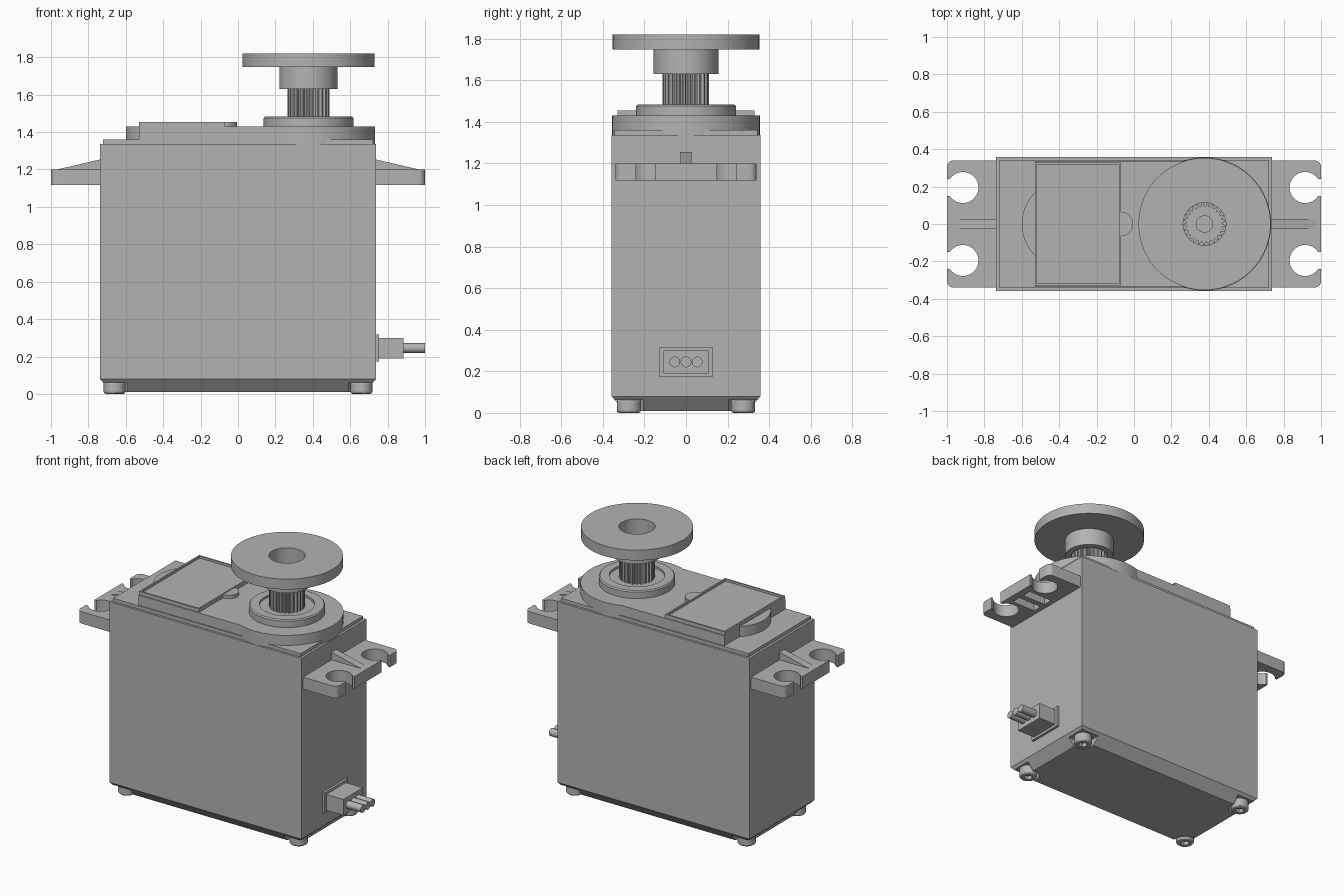
import bpy, bmesh
from math import sin, cos, pi, radians, asin

if "Cube" in bpy.data.objects:
    bpy.data.objects.remove(bpy.data.objects["Cube"])

grey = bpy.data.materials.new("plain_grey")
grey.use_nodes = True
colour = (0.45, 0.45, 0.45, 1)
grey.diffuse_color = colour
grey.node_tree.nodes["Principled BSDF"].inputs["Base Color"].default_value = colour

AXIS = 0.377   # x position of the output shaft


def finish(name, bm):
    bmesh.ops.recalc_face_normals(bm, faces=bm.faces)
    mesh = bpy.data.meshes.new(name)
    bm.to_mesh(mesh)
    bm.free()
    mesh.materials.append(grey)
    obj = bpy.data.objects.new(name, mesh)
    bpy.context.collection.objects.link(obj)
    return obj


def activate(obj):
    bpy.ops.object.select_all(action="DESELECT")
    obj.select_set(True)
    bpy.context.view_layer.objects.active = obj


def smooth(obj):
    activate(obj)
    bpy.ops.object.shade_smooth_by_angle(angle=radians(30))
    return obj


def prism(name, points, z0, z1):
    bm = bmesh.new()
    face = bm.faces.new([bm.verts.new((x, y, z0)) for x, y in points])
    new = bmesh.ops.extrude_face_region(bm, geom=[face], use_keep_orig=True)["geom"]
    verts = [v for v in new if isinstance(v, bmesh.types.BMVert)]
    bmesh.ops.translate(bm, verts=verts, vec=(0, 0, z1 - z0))
    return finish(name, bm)


def box(name, x0, x1, y0, y1, z0, z1):
    return prism(name, [(x0, y0), (x1, y0), (x1, y1), (x0, y1)], z0, z1)


def arc(cx, cy, r, a0, a1, n):
    return [(cx + r * cos(a0 + (a1 - a0) * i / n),
             cy + r * sin(a0 + (a1 - a0) * i / n)) for i in range(n + 1)]


def lathe(name, profile, cx, cy=0, n=64):
    """Turn a closed (radius, z) profile round a vertical axis."""
    bm = bmesh.new()
    rings = [[bm.verts.new((cx + r * cos(2 * pi * i / n), cy + r * sin(2 * pi * i / n), z))
              for i in range(n)] for r, z in profile]
    for k, a in enumerate(rings):
        b = rings[(k + 1) % len(rings)]
        for i in range(n):
            j = (i + 1) % n
            bm.faces.new((a[i], a[j], b[j], b[i]))
    return smooth(finish(name, bm))


def disc(name, cx, cy, r, z0, z1, n=64):
    return smooth(prism(name, arc(cx, cy, r, 0, 2 * pi, n)[:-1], z0, z1))


def cut(obj, cutter):
    mod = obj.modifiers.new("cut", "BOOLEAN")
    mod.operation, mod.solver, mod.object = "DIFFERENCE", "EXACT", cutter
    activate(obj)
    bpy.ops.object.modifier_apply(modifier=mod.name)
    bpy.data.objects.remove(cutter)


def mirror(obj, y=False):
    mod = obj.modifiers.new("mirror", "MIRROR")
    mod.use_axis = (True, y, False)
    mod.use_clip = mod.use_mirror_merge = False
    activate(obj)
    bpy.ops.object.modifier_apply(modifier=mod.name)


# Case and its thin top step
box("case", -0.738, 0.738, -0.358, 0.358, 0.08, 1.337)
box("case_top_step", -0.722, 0.722, -0.343, 0.343, 1.33, 1.36)

# Bevelled bottom cover with open corner pockets for the screws
cover = box("bottom_cover", -0.738, 0.738, -0.358, 0.358, 0.01, 0.08)
for v in cover.data.vertices:
    if v.co.z < 0.05:
        v.co.x -= 0.06 if v.co.x > 0 else -0.06
        v.co.y -= 0.06 if v.co.y > 0 else -0.06
for sx in (-1, 1):
    for sy in (-1, 1):
        outline = [(0.9, 0.5), (0.59, 0.5)] + arc(0.66, 0.275, 0.07, pi, 1.5 * pi, 10) + [(0.9, 0.205)]
        cut(cover, prism("pocket_cutter", [(sx * x, sy * y) for x, y in outline], -0.1, 0.062))

# Screws with hexagonal sockets
screw = disc("screws", 0.66, 0.275, 0.058, 0, 0.066, 32)
bev = screw.modifiers.new("bevel", "BEVEL")
bev.width, bev.segments = 0.012, 3
activate(screw)
bpy.ops.object.modifier_apply(modifier=bev.name)
cut(screw, prism("socket_cutter", arc(0.66, 0.275, 0.028, 0, 2 * pi, 6)[:-1], -0.1, 0.025))
mirror(screw, y=True)
smooth(screw)

# Raised top deck: flat part, round gear housing and rounded bulge
box("top_deck", -0.53, AXIS, -0.335, 0.335, 1.35, 1.43)
disc("gear_housing", AXIS, 0, 0.356, 1.33, 1.43, 96)
disc("rear_bulge", -0.359, 0, 0.241, 1.35, 1.43, 64)

# Label tray with a sunken floor, and its finger tab
tray = box("label_tray", -0.53, -0.07, -0.33, 0.33, 1.35, 1.455)
bm = bmesh.new()
bm.from_mesh(tray.data)
top = max(bm.faces, key=lambda f: f.calc_center_median().z)
bmesh.ops.inset_region(bm, faces=[top], thickness=0.015)
inner = bmesh.ops.extrude_face_region(bm, geom=[top])["geom"]
bmesh.ops.translate(bm, verts=[v for v in inner if isinstance(v, bmesh.types.BMVert)], vec=(0, 0, -0.015))
bmesh.ops.delete(bm, geom=[top], context="FACES_ONLY")
bm.to_mesh(tray.data)
bm.free()
smooth(prism("label_tab", arc(-0.07, 0, 0.065, -pi / 2, pi / 2, 24), 1.42, 1.453))

# Shaft collar with a sunken ring
lathe("shaft_collar", [(0.05, 1.42), (0.24, 1.42), (0.24, 1.475), (0.233, 1.483),
                       (0.175, 1.483), (0.175, 1.468), (0.05, 1.468)], AXIS)

# Splined output shaft with a screw hole
teeth = 25
spline = []
for i in range(teeth):
    for t, r in ((0, 0.096), (0.3, 0.096), (0.5, 0.112), (0.8, 0.112)):
        a = 2 * pi * (i + t) / teeth
        spline.append((AXIS + r * cos(a), r * sin(a)))
shaft = prism("output_shaft", spline, 1.46, 1.66)
cut(shaft, disc("hole_cutter", AXIS, 0, 0.044, 1.5, 1.8, 32))

# Round horn and its hub
lathe("round_horn", [(0.114, 1.63), (0.156, 1.63), (0.156, 1.748), (0.353, 1.748),
                     (0.353, 1.82), (0.114, 1.82)], AXIS, n=96)

# Mounting ears with open screw slots, mirrored to both ends
gap = asin(0.045 / 0.083)
half = ([(1, 0.15)] + arc(0.915, 0.195, 0.083, -gap, gap - 2 * pi, 40) + [(1, 0.24)]
        + arc(0.965, 0.305, 0.035, 0, pi / 2, 8) + [(0.73, 0.34)])
ear = prism("mounting_ears", half + [(x, -y) for x, y in reversed(half)], 1.117, 1.2)
for s in (-1, 1):
    ys = sorted((s * 0.02, s * 0.085))
    cut(ear, box("recess_cutter", 0.77, 0.95, ys[0], ys[1], 1.05, 1.17))
mirror(ear)
smooth(ear)

# Sloping ribs on the ears
rib = box("ear_ribs", 0.73, 0.968, -0.026, 0.026, 1.18, 1.255)
for v in rib.data.vertices:
    if v.co.z > 1.2 and v.co.x > 0.9:
        v.co.z = 1.2
mirror(rib)

# Cable outlet and three wires
box("cable_flange", 0.73, 0.755, -0.128, 0.128, 0.173, 0.318)
box("cable_sleeve", 0.75, 0.886, -0.108, 0.108, 0.19, 0.30)
for i, label in enumerate(("right", "middle", "left")):
    wire = disc(label + "_wire", 0, 0, 0.026, 0, 0.12, 24)
    wire.rotation_euler = (0, pi / 2, 0)
    wire.location = (0.88, (i - 1) * 0.054, 0.245)
